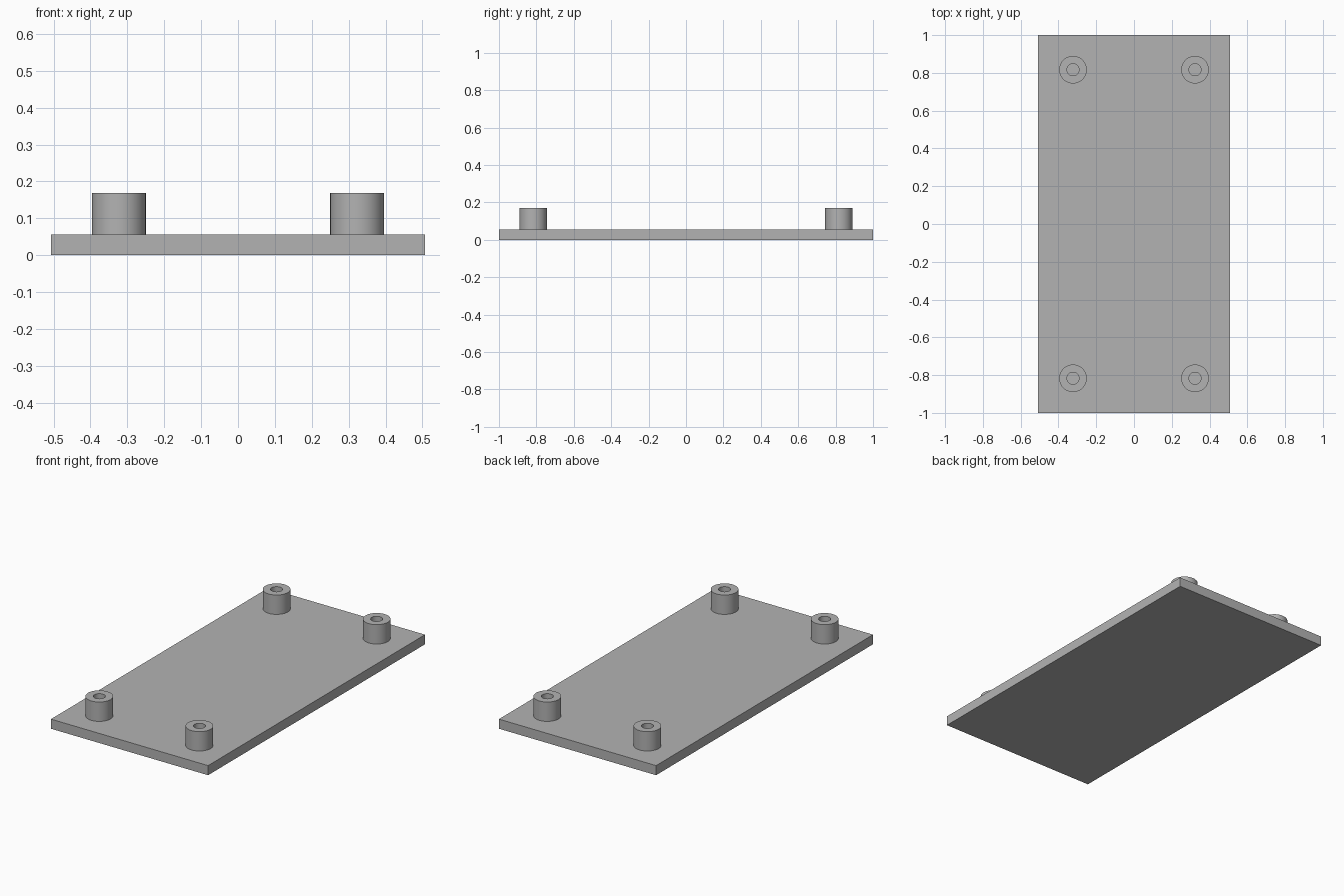
import bpy
import bmesh
from math import radians, tau
from mathutils import Vector

cube = bpy.data.objects.get("Cube")
if cube:
    bpy.data.objects.remove(cube, do_unlink=True)

HALF_X, HALF_Y, PLATE_TOP = 0.507, 1.0, 0.056
POST_X, POST_Y, POST_TOP = 0.323, 0.817, 0.169
OUTER, INNER, SINK = 0.073, 0.032, 0.004

grey = bpy.data.materials.new("plain grey")
grey.use_nodes = True
colour = (0.45, 0.45, 0.45, 1)
grey.diffuse_color = colour
grey.node_tree.nodes["Principled BSDF"].inputs["Base Color"].default_value = colour


def add_object(name, bm, location=(0, 0, 0)):
    bmesh.ops.recalc_face_normals(bm, faces=bm.faces)
    mesh = bpy.data.meshes.new(name)
    bm.to_mesh(mesh)
    bm.free()
    mesh.materials.append(grey)
    obj = bpy.data.objects.new(name, mesh)
    obj.location = location
    bpy.context.collection.objects.link(obj)
    return obj


# Flat base plate
bm = bmesh.new()
bmesh.ops.create_cube(bm, size=1)
bmesh.ops.scale(bm, vec=(2 * HALF_X, 2 * HALF_Y, PLATE_TOP), verts=bm.verts)
bmesh.ops.translate(bm, vec=(0, 0, PLATE_TOP / 2), verts=bm.verts)
add_object("base_plate", bm)


def add_post(name, x, y):
    """Hollow standoff: a rectangular section spun about its axis."""
    bm = bmesh.new()
    low = PLATE_TOP - SINK
    section = [(INNER, low), (OUTER, low), (OUTER, POST_TOP), (INNER, POST_TOP)]
    verts = [bm.verts.new((r, 0, z)) for r, z in section]
    edges = [bm.edges.new((verts[i], verts[(i + 1) % 4])) for i in range(4)]
    bmesh.ops.spin(bm, geom=verts + edges, cent=Vector(), axis=(0, 0, 1),
                   angle=tau, steps=48, use_merge=True)
    bmesh.ops.remove_doubles(bm, verts=bm.verts, dist=0.0001)
    post = add_object(name, bm, (x, y, 0))
    bpy.ops.object.select_all(action="DESELECT")
    post.select_set(True)
    bpy.context.view_layer.objects.active = post
    bpy.ops.object.shade_smooth_by_angle(angle=radians(30))


# Four mounting posts, one near each corner
for end, sy in (("front", -1), ("back", 1)):
    for side, sx in (("left", 1), ("right", -1)):
        add_post(f"{end}_{side}_post", sx * POST_X, sy * POST_Y)
